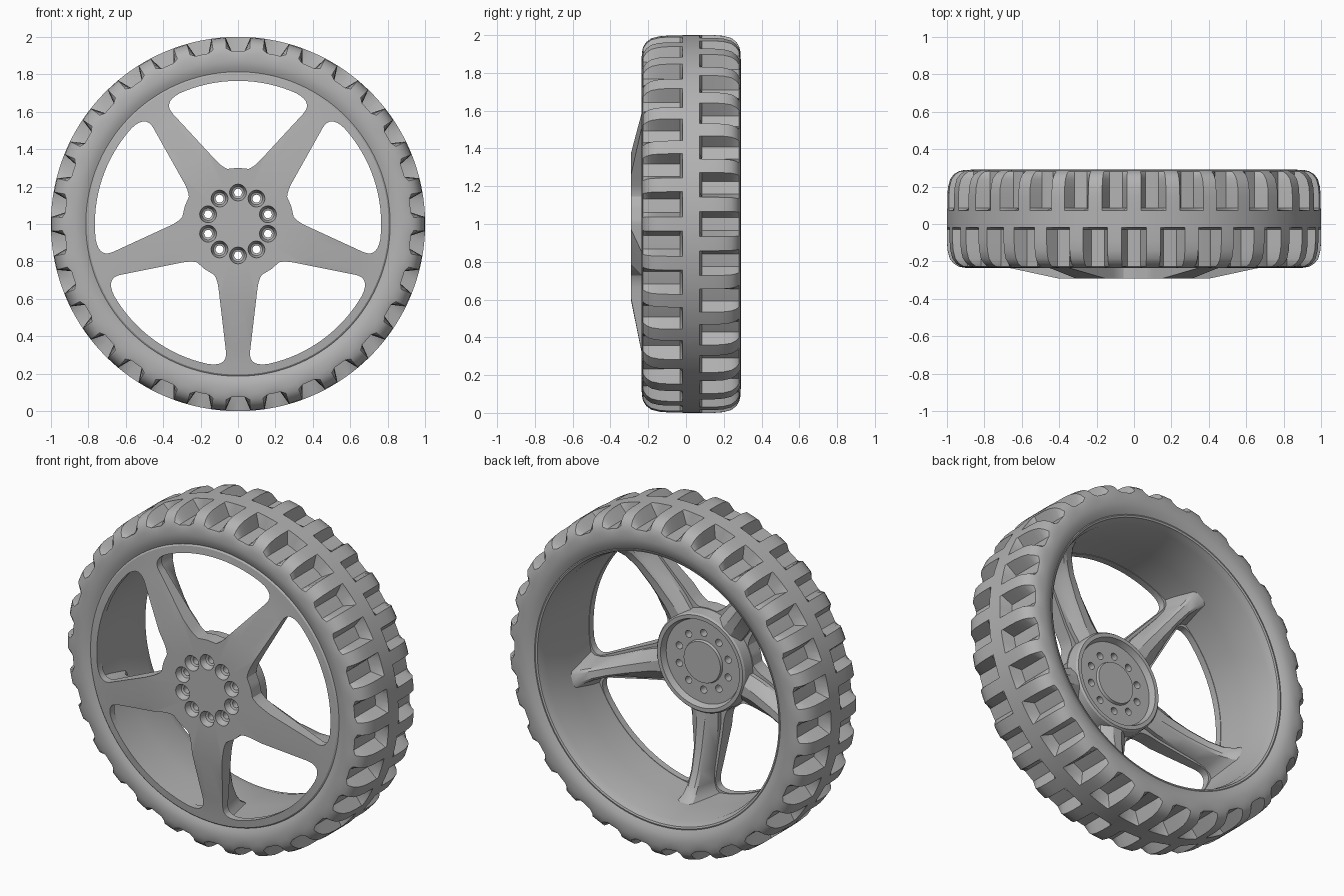
import bpy, bmesh, math
from mathutils import Matrix

cube = bpy.data.objects.get("Cube")
if cube:
    bpy.data.objects.remove(cube, do_unlink=True)

grey = bpy.data.materials.new("plain_grey")
grey.use_nodes = True
colour = (0.45, 0.45, 0.45, 1)
grey.diffuse_color = colour
grey.node_tree.nodes["Principled BSDF"].inputs["Base Color"].default_value = colour


def polar(r, t, y):
    """Point around the axle: angle t runs clockwise from the top."""
    return (r * math.sin(t), y, 1 + r * math.cos(t))


def grid(bm, rows, close_rows=False, close_cols=False):
    """Skin a list of equally long point rows with quads."""
    vs = [[bm.verts.new(p) for p in row] for row in rows]
    n, m = len(vs), len(vs[0])
    for i in range(n if close_rows else n - 1):
        for j in range(m if close_cols else m - 1):
            a, b = (i + 1) % n, (j + 1) % m
            bm.faces.new((vs[i][j], vs[a][j], vs[a][b], vs[i][b]))
    return [v for row in vs for v in row]


def revolve(bm, profile, steps, closed=True):
    """Turn a (y, r) profile round the axle."""
    rows = [[polar(r, math.tau * i / steps, y) for y, r in profile] for i in range(steps)]
    return grid(bm, rows, True, closed)


def finish(bm, name, smooth=True):
    bmesh.ops.remove_doubles(bm, verts=bm.verts, dist=1e-5)
    bmesh.ops.recalc_face_normals(bm, faces=bm.faces)
    mesh = bpy.data.meshes.new(name)
    bm.to_mesh(mesh)
    bm.free()
    mesh.materials.append(grey)
    ob = bpy.data.objects.new(name, mesh)
    bpy.context.collection.objects.link(ob)
    if smooth:
        shade(ob)
    return ob


def shade(ob):
    bpy.ops.object.select_all(action='DESELECT')
    ob.select_set(True)
    bpy.context.view_layer.objects.active = ob
    bpy.ops.object.shade_smooth_by_angle(angle=math.radians(30))


# Tyre: staggered pockets on both sides of a solid centre rib
LUGS, MID, FLOOR = 30, 0.0275, 0.925
half = [(0.24, 0.805), (0.257, 0.835), (0.2625, 0.87), (0.261, 0.91), (0.254, 0.94),
        (0.238, 0.965), (0.212, 0.985), (0.17, 0.996), (0.12, 1.0), (0.058, 1.0), (0.045, 1.0)]
rows = []
for k in range(LUGS):
    for f in (0, 0.18, 0.32, 0.5, 0.68, 0.82):
        front_pocket = f < 0.25 or f > 0.75
        t = math.tau * (k + f) / LUGS
        row = []
        for side, pocket in ((-1, front_pocket), (1, not front_pocket)):
            pts = [polar(min(r, FLOOR) if pocket and u > 0.05 else r, t, MID + side * u)
                   for u, r in half]
            row += pts if side < 0 else pts[::-1]
        rows.append(row)
bm = bmesh.new()
grid(bm, rows, close_rows=True)
finish(bm, "tyre")

# Rim barrel, open at the back
bm = bmesh.new()
revolve(bm, [(-0.215, 0.812), (-0.215, 0.768), (0.0, 0.768), (0.21, 0.775), (0.245, 0.785),
             (0.262, 0.79), (0.266, 0.8), (0.262, 0.815), (0.2, 0.83), (-0.18, 0.83)], 120)
finish(bm, "rim_barrel")

# Dished front disc with the hub on its back
bm = bmesh.new()
revolve(bm, [(-0.29, 0), (-0.29, 0.41), (-0.237, 0.67), (-0.228, 0.765), (-0.224, 0.805),
             (-0.216, 0.815), (-0.19, 0.815), (-0.185, 0.68), (-0.205, 0.41), (-0.205, 0.294),
             (-0.14, 0.288), (-0.13, 0.28), (-0.13, 0.258), (-0.165, 0.245), (-0.165, 0.125),
             (-0.15, 0.12), (-0.15, 0)], 120)
wheel = finish(bm, "spoke_wheel", False)


def spoke_edge(along):
    """Point on the window side of a spoke, in window coordinates."""
    w = 0.107 - 0.118 * (along - 0.32)
    s, c = math.sin(math.tau / 10), math.cos(math.tau / 10)
    return (along * s - w * c, along * c + w * s)


def on_arc(r, degrees):
    a = math.radians(degrees)
    return (r * math.sin(a), r * math.cos(a))


def corner(a, c, b, n=7):
    """Rounded corner from a to b around c."""
    return [tuple((1 - s) ** 2 * a[i] + 2 * s * (1 - s) * c[i] + s * s * b[i] for i in (0, 1))
            for s in (j / n for j in range(n + 1))]


# Window outline: right half, then mirrored
side = [on_arc(0.765, d) for d in range(0, 24, 3)]
side += corner(on_arc(0.765, 24), spoke_edge(0.763), spoke_edge(0.68))
side += corner(spoke_edge(0.35), spoke_edge(0.3), on_arc(0.3, 11), 4)
side.append(on_arc(0.3, 0))
outline = side + [(-x, z) for x, z in side[-2:0:-1]]

# Cutter for five windows and ten countersunk bolt holes
bm = bmesh.new()
for k in range(5):
    turn = Matrix.Rotation(math.tau * k / 5, 3, 'Y')
    ends = [[bm.verts.new(turn @ Matrix.Identity(3).col[0] * x
                          + turn @ Matrix.Identity(3).col[2] * z
                          + Matrix.Identity(3).col[1] * y) for x, z in outline]
            for y in (-0.4, 0.0)]
    for ring in ends:
        bm.faces.new(ring)
        bmesh.ops.translate(bm, verts=ring, vec=(0, 0, 1))
    for i in range(len(outline)):
        j = (i + 1) % len(outline)
        bm.faces.new((ends[0][i], ends[0][j], ends[1][j], ends[1][i]))
for k in range(10):
    hole = revolve(bm, [(-0.33, 0), (-0.33, 0.047), (-0.285, 0.045), (-0.255, 0.033),
                        (-0.25, 0.021), (-0.08, 0.021), (-0.08, 0)], 20)
    x, y, z = polar(0.168, math.tau * k / 10, 0)
    bmesh.ops.translate(bm, verts=hole, vec=(x, 0, z - 1))
cutter = finish(bm, "wheel_cutter", False)
cutter.hide_render = True

cut = wheel.modifiers.new("openings", 'BOOLEAN')
cut.operation = 'DIFFERENCE'
cut.solver = 'EXACT'
cut.object = cutter
bpy.ops.object.select_all(action='DESELECT')
wheel.select_set(True)
bpy.context.view_layer.objects.active = wheel
bpy.ops.object.modifier_apply(modifier=cut.name)
bpy.data.objects.remove(cutter, do_unlink=True)
shade(wheel)

# Ridge behind each spoke, flaring into the barrel: radius, base width, top width, back y
stations = [(0.275, 0.085, 0.05, -0.14), (0.36, 0.085, 0.042, -0.135), (0.5, 0.07, 0.036, -0.115),
            (0.62, 0.058, 0.032, -0.085), (0.7, 0.056, 0.034, -0.05), (0.745, 0.068, 0.04, -0.015),
            (0.775, 0.1, 0.05, 0.03)]
bm = bmesh.new()
for k in range(5):
    rows = []
    for r, base, top, back in stations:
        section = [(-base, -0.21), (-base, -0.18), (-top, back - 0.012), (-top * 0.6, back),
                   (top * 0.6, back), (top, back - 0.012), (base, -0.18), (base, -0.21)]
        rows.append([(p, y, r) for p, y in section])
    verts = grid(bm, rows)
    bmesh.ops.rotate(bm, verts=verts, cent=(0, 0, 0),
                     matrix=Matrix.Rotation(math.tau * (k + 0.5) / 5, 3, 'Y'))
    bmesh.ops.translate(bm, verts=verts, vec=(0, 0, 1))
finish(bm, "spoke_ridges")
